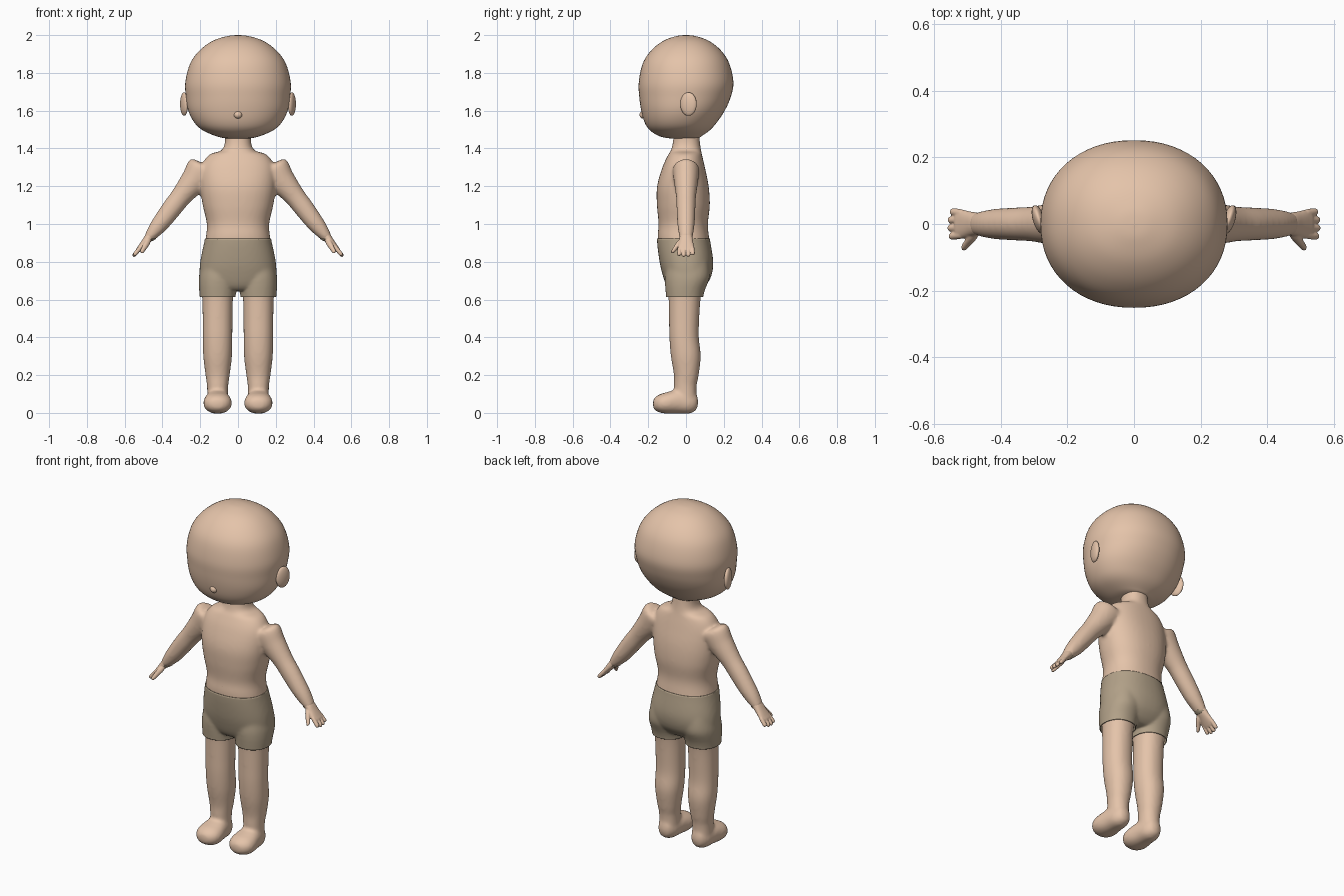
import bpy, bmesh, math
from mathutils import Vector, Matrix

if "Cube" in bpy.data.objects:
    bpy.data.objects.remove(bpy.data.objects["Cube"])

X, Y, Z = Vector((1, 0, 0)), Vector((0, 1, 0)), Vector((0, 0, 1))


def material(name, rgb):
    m = bpy.data.materials.new(name)
    m.diffuse_color = (*rgb, 1)
    m.use_nodes = True
    m.node_tree.nodes["Principled BSDF"].inputs["Base Color"].default_value = m.diffuse_color
    return m


SKIN = material("skin", (0.78, 0.55, 0.40))
CLOTH = material("cloth", (0.45, 0.36, 0.25))


def finish(name, bm, mat):
    bmesh.ops.recalc_face_normals(bm, faces=bm.faces)
    for f in bm.faces:
        f.smooth = True
    me = bpy.data.meshes.new(name)
    bm.to_mesh(me)
    bm.free()
    me.materials.append(mat)
    ob = bpy.data.objects.new(name, me)
    bpy.context.collection.objects.link(ob)
    return ob


def spline(a, b, c, d, t):
    return 0.5 * (2*b + (c - a)*t + (2*a - 5*b + 4*c - d)*t*t + (3*b - a - 3*c + d)*t**3)


def loft(bm, rows, u, v, power=2.0, sides=40, steps=5):
    """Closed tube through rows of (x, y, z, radius along u, radius along v)."""
    fine = []
    n = len(rows)
    for i in range(n - 1):
        q = [rows[max(i - 1, 0)], rows[i], rows[i + 1], rows[min(i + 2, n - 1)]]
        fine += [[spline(*k, s / steps) for k in zip(*q)] for s in range(steps)]
    fine.append(list(rows[-1]))
    rings = []
    for x, y, z, ru, rv in fine:
        ring = []
        for k in range(sides):
            a = math.tau * k / sides
            c, s = math.cos(a), math.sin(a)
            c = math.copysign(abs(c) ** (2 / power), c)
            s = math.copysign(abs(s) ** (2 / power), s)
            ring.append(bm.verts.new(Vector((x, y, z)) + u*c*ru + v*s*rv))
        rings.append(ring)
    for r0, r1 in zip(rings, rings[1:]):
        for k in range(sides):
            j = (k + 1) % sides
            bm.faces.new((r0[k], r0[j], r1[j], r1[k]))
    bm.faces.new(rings[0])
    bm.faces.new(rings[-1])


def upright(rows, cx=0):
    """Rows of (z, half width, front y, back y) to loft rows."""
    return [(cx, (f + b) / 2, z, w, (b - f) / 2) for z, w, f, b in rows]


def ball(bm, loc, size, rot=0):
    mat = Matrix.Translation(loc) @ Matrix.Rotation(rot, 4, 'Z') @ Matrix.Diagonal((*size, 1))
    bmesh.ops.create_uvsphere(bm, u_segments=32, v_segments=20, radius=1, matrix=mat)


def fuse(ob, voxel, rounds):
    """Melt overlapping parts into one smooth skin."""
    r = ob.modifiers.new("fuse", 'REMESH')
    r.mode, r.voxel_size, r.use_smooth_shade = 'VOXEL', voxel, True
    s = ob.modifiers.new("soften", 'SMOOTH')
    s.factor, s.iterations = 0.5, rounds
    dg = bpy.context.evaluated_depsgraph_get()
    me = bpy.data.meshes.new_from_object(ob.evaluated_get(dg))
    ob.modifiers.clear()
    ob.data = me


# Head with flatter face and rounded back
bm = bmesh.new()
loft(bm, upright([
    (2.0, .002, -.002, .002), (1.995, .055, -.05, .05), (1.97, .133, -.119, .12),
    (1.92, .202, -.183, .184), (1.85, .253, -.229, .229), (1.75, .279, -.25, .251),
    (1.67, .275, -.247, .236), (1.6, .263, -.237, .205), (1.54, .233, -.22, .165),
    (1.5, .193, -.195, .13), (1.47, .13, -.152, .09), (1.455, .075, -.1, .06),
    (1.45, .002, -.02, -.016)]), X, Y, 2.15, 64)
finish("head", bm, SKIN)

# Nose
bm = bmesh.new()
ball(bm, (0, -.226, 1.578), (.022, .02, .02))
finish("nose", bm, SKIN)

# Ears
for s, side in ((1, "left"), (-1, "right")):
    bm = bmesh.new()
    ball(bm, (s*.285, .013, 1.635), (.018, .045, .062), -.3*s)
    finish(side + "_ear", bm, SKIN)

# Body: neck, torso and pelvis
bm = bmesh.new()
loft(bm, upright([
    (1.48, .07, -.065, .07), (1.43, .07, -.07, .074), (1.39, .088, -.08, .08),
    (1.365, .155, -.095, .085), (1.3, .195, -.125, .1), (1.2, .2, -.153, .12),
    (1.1, .187, -.154, .126), (1.0, .165, -.145, .116), (.92, .172, -.15, .123),
    (.8, .192, -.132, .136), (.72, .19, -.11, .122), (.67, .155, -.09, .09),
    (.645, .1, -.07, .06)]), X, Y, 2.25)
arm_u = Vector((.79, 0, .61))
for s in (1, -1):
    # Arm
    arm = [(.12, 1.27, .07, .055), (.18, 1.29, .088, .07), (.235, 1.225, .072, .064),
           (.3, 1.147, .056, .053), (.35, 1.083, .053, .05), (.4, 1.017, .048, .047),
           (.435, .973, .041, .043), (.465, .935, .03, .036), (.478, .918, .023, .034)]
    loft(bm, [(s*x, 0, z, a, b) for x, z, a, b in arm],
         Vector((s*arm_u.x, 0, arm_u.z)), Y)
    # Leg
    loft(bm, upright([
        (.8, .075, -.09, .11), (.72, .088, -.1, .115), (.65, .085, -.096, .088),
        (.6, .081, -.092, .077), (.5, .079, -.09, .07), (.4, .078, -.088, .068),
        (.3, .076, -.08, .078), (.2, .064, -.064, .067), (.14, .056, -.064, .056),
        (.06, .055, -.06, .055)], s*.108), X, Y, 2.15)
    # Foot
    foot = [(.064, .06, .004, .004), (.056, .06, .032, .04), (.02, .056, .054, .057),
            (-.04, .062, .065, .064), (-.1, .055, .075, .057), (-.14, .052, .068, .048),
            (-.168, .05, .04, .03), (-.176, .05, .004, .004)]
    loft(bm, [(s*.108, y, z - .002, a, b) for y, z, a, b in foot], X, Z, 2.2)
body = finish("body", bm, SKIN)
fuse(body, .009, 9)

# Hands
for s, side in ((1, "left"), (-1, "right")):
    bm = bmesh.new()
    u = Vector((s*.76, 0, .65))
    palm = [(.45, .953, .024, .03), (.47, .93, .024, .034), (.493, .903, .019, .038),
            (.515, .877, .015, .043), (.529, .861, .012, .041), (.534, .855, .006, .034)]
    loft(bm, [(s*x, 0, z, a, b) for x, z, a, b in palm], u, Y, 2.2, 24)
    for i, reach in enumerate((.9, 1.0, .98, .82)):
        y = -.033 + .022*i
        path = [(.0, .011), (.5, .0115), (.85, .0105), (.97, .006), (1.0, .001)]
        loft(bm, [(s*(.515 + .041*t*reach), y*(1 + .12*t), .877 - .049*t*reach, r, r)
                  for t, r in path], u, Y, 2, 16)
    thumb = [(0, .012), (.3, .016), (.65, .0135), (.9, .011), (.98, .006), (1, .001)]
    loft(bm, [(s*(.468 + .045*t), -.018 - .056*t, .922 - .075*t, r, r)
              for t, r in thumb], u, Y, 2, 16)
    fuse(finish(side + "_hand", bm, SKIN), .0035, 3)

# Shorts: a band of the body pushed outward
bm = bmesh.new()
bm.from_mesh(body.data)
for z, up in ((.922, 1), (.613, -1)):
    bmesh.ops.bisect_plane(bm, geom=bm.verts[:] + bm.edges[:] + bm.faces[:],
                           plane_co=(0, 0, z), plane_no=(0, 0, up), clear_outer=True)
bm.normal_update()
for v in bm.verts:
    low = min(1, max(0, (.92 - v.co.z) / .25))
    n = Vector((v.normal.x, v.normal.y, 0))
    v.co += n * (.004 + .009*low)
for f in bm.faces:
    f.smooth = True
me = bpy.data.meshes.new("shorts")
bm.to_mesh(me)
bm.free()
me.materials.clear()
me.materials.append(CLOTH)
shorts = bpy.data.objects.new("shorts", me)
bpy.context.collection.objects.link(shorts)
hem = shorts.modifiers.new("cloth_thickness", 'SOLIDIFY')
hem.thickness, hem.offset = .004, -1

# Navel: a small ring on the belly
bm = bmesh.new()
ring = []
for i in range(20):
    a = math.tau*i/20
    ring.append([bm.verts.new((math.cos(a)*(.007 + .003*math.cos(b)), -.144 + .003*math.sin(b),
                               .96 + math.sin(a)*(.009 + .003*math.cos(b))))
                 for b in (math.tau*j/8 for j in range(8))])
for i in range(20):
    p, q = ring[i], ring[(i + 1) % 20]
    for j in range(8):
        k = (j + 1) % 8
        bm.faces.new((p[j], p[k], q[k], q[j]))
finish("navel", bm, SKIN)
